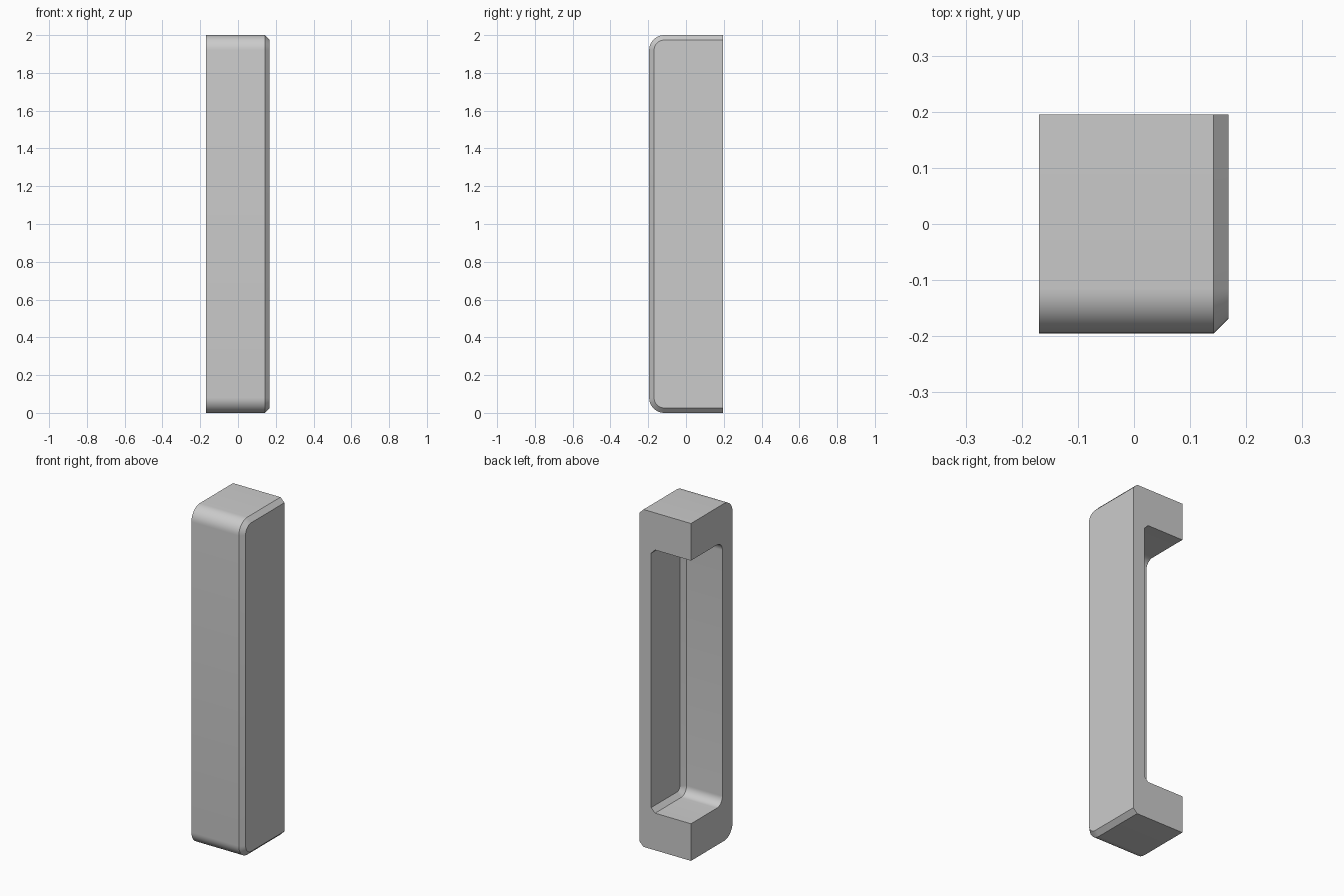
import bpy
import bmesh
from math import sin, cos, pi

if "Cube" in bpy.data.objects:
    bpy.data.objects.remove(bpy.data.objects["Cube"])

BACK = 0.195      # rear plane, where every section ends
BEVEL = 0.026     # chamfer size
STEPS = 10        # segments in each rounded corner

grey = bpy.data.materials.new("light grey")
grey.use_nodes = True
grey.diffuse_color = (0.6, 0.6, 0.6, 1)
grey.node_tree.nodes["Principled BSDF"].inputs["Base Color"].default_value = grey.diffuse_color


def section(bm, x, front, margin, radius, inset=0):
    """U-shaped path with two rounded front corners, open at the back."""
    y, half, r = front + inset, 1 - margin - inset, radius - inset
    upper = [(BACK, half)]
    for i in range(STEPS + 1):
        a = pi / 2 * i / STEPS
        upper.append((y + r - r * sin(a), half - r + r * cos(a)))
    lower = [(py, -pz) for py, pz in reversed(upper)]
    return [bm.verts.new((x, py, 1 + pz)) for py, pz in upper + lower]


bm = bmesh.new()
outer = dict(front=-0.195, margin=0, radius=0.08)
pocket = dict(front=-0.1, margin=0.22, radius=0.052)

# Outer shell from its chamfered side to the open side, then into the pocket
rows = [
    section(bm, 0.168, **outer, inset=BEVEL),
    section(bm, 0.168 - BEVEL, **outer),
    section(bm, -0.169, **outer),
    section(bm, -0.169, **pocket),
    section(bm, 0.092 - BEVEL, **pocket),
    section(bm, 0.092, **pocket, inset=BEVEL),
]
for a, b in zip(rows, rows[1:]):
    for i in range(len(a) - 1):
        bm.faces.new((a[i], a[i + 1], b[i + 1], b[i]))

# Side wall faces, outside and inside
bm.faces.new(rows[0])
bm.faces.new(rows[-1])

# Flat C-shaped back face
bm.faces.new([r[0] for r in rows] + [r[-1] for r in reversed(rows)])
bmesh.ops.recalc_face_normals(bm, faces=bm.faces)

mesh = bpy.data.meshes.new("handle_shell")
bm.to_mesh(mesh)
bm.free()
mesh.materials.append(grey)
shell = bpy.data.objects.new("handle_shell", mesh)
bpy.context.collection.objects.link(shell)

bpy.ops.object.select_all(action='DESELECT')
shell.select_set(True)
bpy.context.view_layer.objects.active = shell
bpy.ops.object.shade_smooth_by_angle(angle=pi / 6)
